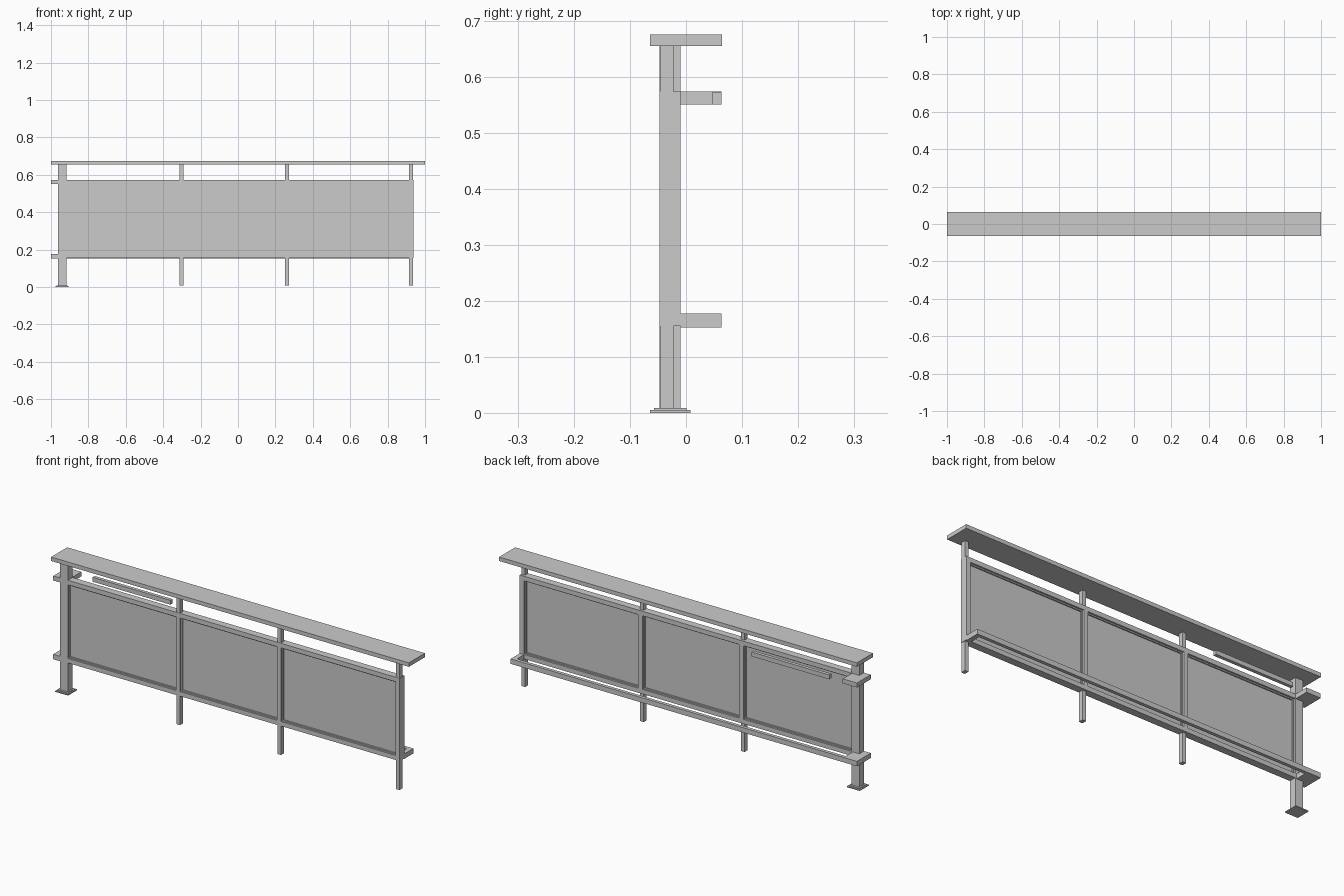
import bpy

if "Cube" in bpy.data.objects:
    bpy.data.objects.remove(bpy.data.objects["Cube"])

def box(name, x0, x1, y0, y1, z0, z1):
    """Axis-aligned box given by its limits."""
    bpy.ops.mesh.primitive_cube_add(size=1, location=((x0+x1)/2, (y0+y1)/2, (z0+z1)/2))
    ob = bpy.context.object
    ob.name = name
    ob.scale = (x1-x0, y1-y0, z1-z0)
    bpy.ops.object.transform_apply(location=False, rotation=False, scale=True)
    return ob

FRONT, BACK = -0.047, -0.01        # depth of the panel frame
RAIL_LOW, RAIL_HIGH = (0.155, 0.178), (0.55, 0.573)
OUTER = (0.046, 0.063)             # depth of the rear rails

# Wide handrail board
box("handrail", -1, 1, -0.064, 0.064, 0.655, 0.675)

# Square end post on a stepped base plate
box("end_post", -0.962, -0.918, FRONT, BACK, 0.008, 0.656)
box("base_plate", -0.977, -0.905, -0.064, 0.008, 0, 0.005)
box("base_plate_step", -0.97, -0.911, -0.057, 0.001, 0.005, 0.009)

# Slim posts, thicker where they frame the panels
posts = [-0.302, 0.262, 0.925]
for i, x in enumerate(posts):
    box(f"slim_post_{i}", x-0.01, x+0.01, -0.046, -0.022, 0.008, 0.656)
    box(f"post_stile_{i}", x-0.012, x+0.012, FRONT, BACK, RAIL_LOW[0], RAIL_HIGH[1])

# Horizontal frame rails
for label, (z0, z1) in (("lower", RAIL_LOW), ("upper", RAIL_HIGH)):
    box(f"{label}_frame_rail", -0.95, 0.936, FRONT, BACK, z0, z1)

# Infill panels with a thin bead around each opening
edges = [-0.918] + [e for x in posts for e in (x-0.012, x+0.012)]
zb, zt, b = RAIL_LOW[1], RAIL_HIGH[0], 0.006
for i in range(3):
    l, r = edges[2*i], edges[2*i+1]
    box(f"panel_{i}", l-0.003, r+0.003, -0.033, -0.025, zb-0.003, zt+0.003)
    for side, lim in (("left", (l, l+b, zb, zt)), ("right", (r-b, r, zb, zt)),
                      ("bottom", (l+b, r-b, zb, zb+b)), ("top", (l+b, r-b, zt-b, zt))):
        box(f"bead_{side}_{i}", lim[0], lim[1], -0.039, -0.019, lim[2], lim[3])

# Collar blocks around the end post carrying the rear rails
box("lower_collar", -1, -0.925, FRONT, 0.063, 0.152, 0.177)
box("upper_collar", -1, -0.92, FRONT, 0.063, 0.55, 0.573)

# Rear rails: full length below, short free length above
box("lower_rear_rail", -0.93, 0.936, *OUTER, 0.152, 0.177)
box("lower_rear_return", 0.912, 0.936, BACK, OUTER[0], 0.152, 0.177)
box("upper_rear_rail", -0.845, -0.41, *OUTER, 0.55, 0.572)
